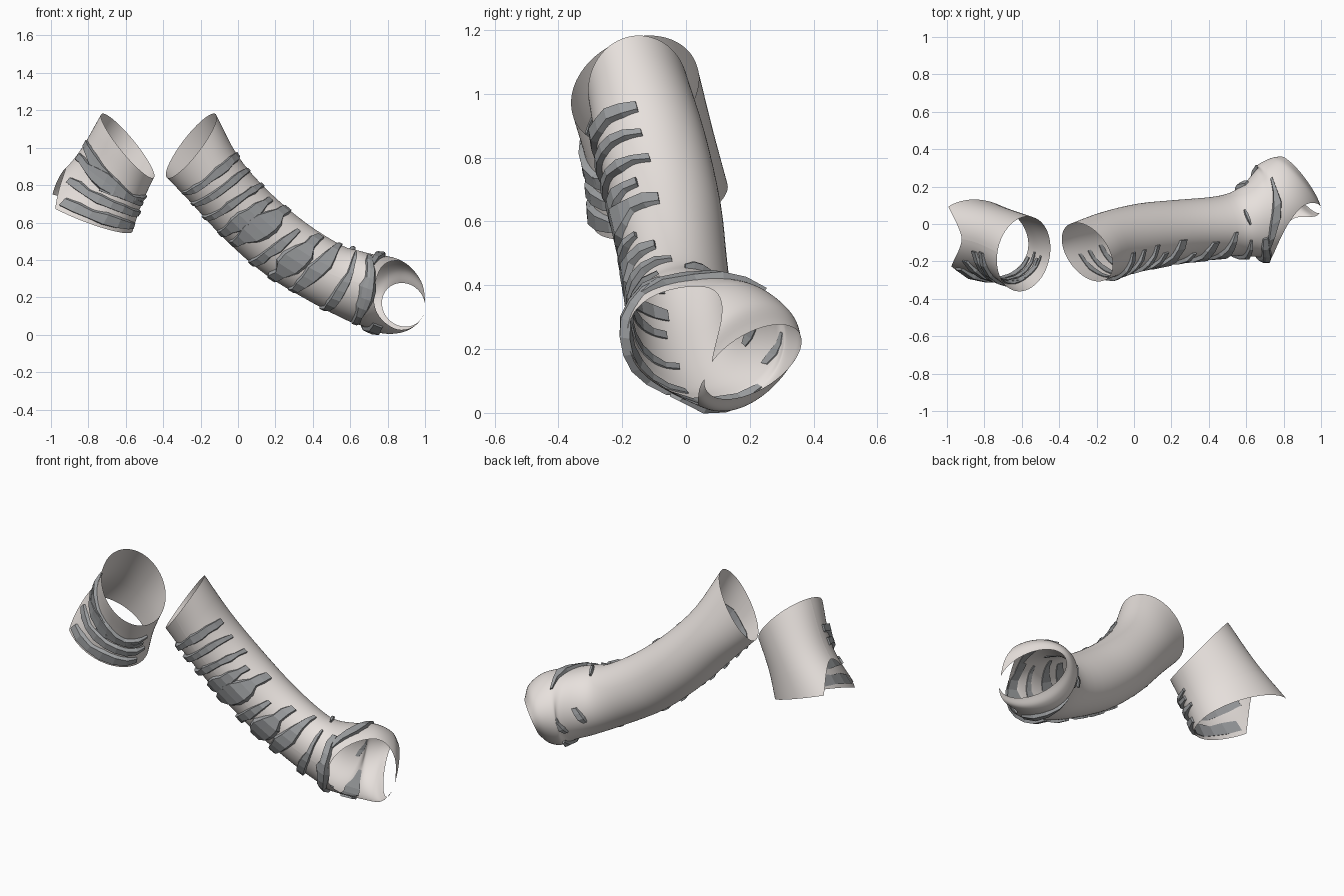
import bpy, math, random
from mathutils import Vector

if "Cube" in bpy.data.objects:
    bpy.data.objects.remove(bpy.data.objects["Cube"])

random.seed(4)

def material(name, rgb):
    m = bpy.data.materials.new(name)
    m.diffuse_color = (*rgb, 1)
    m.use_nodes = True
    m.node_tree.nodes["Principled BSDF"].inputs["Base Color"].default_value = m.diffuse_color
    return m

CLOTH = material("cloth", (0.80, 0.75, 0.72))
STRAP = material("strap", (0.33, 0.34, 0.35))

def add_mesh(name, verts, faces, mat, smooth):
    me = bpy.data.meshes.new(name)
    me.from_pydata([tuple(v) for v in verts], [], faces)
    me.update()
    ob = bpy.data.objects.new(name, me)
    bpy.context.collection.objects.link(ob)
    me.materials.append(mat)
    for p in me.polygons:
        p.use_smooth = smooth
    return ob

# Sleeve rings: centre, half axis at 0 degrees, half axis at 90 degrees
LONG = [
    ((-.25, -.15, 1.01), (.04, -.155, -.03), (.13, -.025, .17)),
    ((-.125, -.105, .83), (.02, -.17, -.02), (.125, -.01, .125)),
    ((.045, -.06, .64), (.01, -.17, 0), (.115, 0, .13)),
    ((.255, -.03, .46), (.01, -.16, 0), (.105, 0, .14)),
    ((.475, -.01, .325), (.02, -.16, 0), (.075, 0, .155)),
    ((.61, .01, .265), (.045, -.185, .01), (.03, 0, .185)),
    ((.69, .05, .24), (.04, -.235, .01), (.03, .01, .19)),
    ((.795, .13, .21), (.135, -.185, -.01), (.035, .02, .2)),
    ((.86, .18, .18), (.14, -.165, -.02), (.03, .045, .17)),
    ((.885, .21, .16), (.115, -.14, -.02), (.01, .06, .115)),
]
SHORT = [
    ((-.59, -.16, 1.01), (-.14, .01, .17), (-.03, -.2, -.03)),
    ((-.695, -.11, .82), (-.18, .02, .12), (0, -.195, -.04)),
    ((-.82, -.08, .65), (-.255, .02, .095), (.01, -.21, -.05)),
]

def ring_at(rings, v):
    # smooth interpolation between rings
    n = len(rings)
    i = max(0, min(int(v), n - 2))
    t = v - i
    out = []
    for k in range(3):
        b, c = Vector(rings[i][k]), Vector(rings[i + 1][k])
        a = Vector(rings[i - 1][k]) if i > 0 else 2 * b - c
        d = Vector(rings[i + 2][k]) if i + 2 < n else 2 * c - b
        out.append(0.5 * (2 * b + (c - a) * t + (2 * a - 5 * b + 4 * c - d) * t * t
                          + (3 * b - a - 3 * c + d) * t ** 3))
    return out

def surf(rings, v, ang, lift=0.0):
    c, e0, e1 = ring_at(rings, v)
    r = e0 * math.cos(ang) + e1 * math.sin(ang)
    return c + r + r.normalized() * lift

# Opening half angles (upper side, lower side)
def long_gap(v):
    t = max(0, (v - 6) / 3)
    s = math.sqrt(t) * (1 - t)
    return .15 * t + 2.9 * s, .3 * t + 2.4 * s

def short_gap(v):
    t = max(0, (v - 1.25) / .75)
    return .87 * t ** .6, .87 * t ** .6

def sleeve(name, rings, gap, vs, n=72):
    # one grid, opening along 0 degrees where gap > 0
    verts, faces = [], []
    for v in vs:
        up, low = gap(v)
        for j in range(n + 1):
            verts.append(surf(rings, v, up + (2 * math.pi - up - low) * j / n))
    w = n + 1
    for i in range(len(vs) - 1):
        for j in range(n):
            faces.append((i * w + j, i * w + j + 1, (i + 1) * w + j + 1, (i + 1) * w + j))
    return add_mesh(name, verts, faces, CLOTH, True)

sleeve("long_sleeve", LONG, long_gap,
       [i * .25 for i in range(24)] + [6 + 3 * (k / 30) ** 1.6 for k in range(31)])
sleeve("short_sleeve", SHORT, short_gap,
       [i * .125 for i in range(10)] + [1.25 + .75 * (k / 16) ** 1.5 for k in range(17)])

def strap(name, rings, v0, a0, v1, a1, width, bulge=0.0, lift=.02):
    # chunky faceted band lying on the sleeve, angles in degrees
    n = max(3, int(abs(a1 - a0) / 16))
    verts, faces = [], []
    for i in range(n + 1):
        t = i / n
        a = math.radians(a0 + (a1 - a0) * t)
        v = v0 + (v1 - v0) * t + random.uniform(-.15, .15) * width
        w = width * (.6 + .4 * math.sin(math.pi * t)) * random.uniform(.8, 1.2)
        w += bulge * max(0, 1 - abs(t - .5) * 3.5)
        h = lift * (.6 if i in (0, n) else random.uniform(.85, 1.15))
        for dv, dh in ((-1, -.004), (-.75, h), (0, h), (.75, h), (1, -.004)):
            vv = min(v + dv * w, len(rings) - 1)
            verts.append(surf(rings, vv, a, dh))
    for i in range(n):
        for j in range(5):
            k = (j + 1) % 5
            faces.append((i * 5 + j, i * 5 + k, i * 5 + 5 + k, i * 5 + 5 + j))
    faces += [(4, 3, 2, 1, 0), tuple(n * 5 + j for j in range(5))]
    add_mesh(name, verts, faces, STRAP, False)

# Straps: start v, angle, end v, angle, half width, bulge
long_straps = [
    (.62, -72, .95, 78, .12, 0), (1.0, -75, 1.35, 75, .10, 0),
    (1.4, -80, 1.8, 75, .10, 0), (1.85, -75, 2.15, 55, .12, .1),
    (2.15, -70, 2.55, 75, .14, .2), (2.65, -80, 2.95, 40, .10, 0),
    (3.1, -80, 3.4, 62, .14, .16), (3.5, -75, 3.95, 78, .12, .1),
    (4.25, -85, 4.65, 60, .14, 0), (5.45, -85, 5.6, 60, .42, .1),
    (6.5, -62, 6.5, -135, .36, 0), (6.8, 125, 5.75, 40, .2, 0),
    (4.75, 88, 4.6, 115, .12, 0), (6.4, 172, 5.8, 205, .2, 0),
    (5.3, 165, 4.9, 195, .16, 0),
]
short_straps = [
    (.6, 12, .75, 90, .13, 0), (.88, 15, .9, 165, .13, .16),
    (1.1, 80, .65, 172, .10, 0), (1.35, 35, 1.25, 172, .13, 0),
    (1.78, 52, 1.7, 160, .17, 0),
]
for part, rings, table in (("long", LONG, long_straps), ("short", SHORT, short_straps)):
    for i, row in enumerate(table):
        strap(f"{part}_sleeve_strap_{i + 1}", rings, *row)
